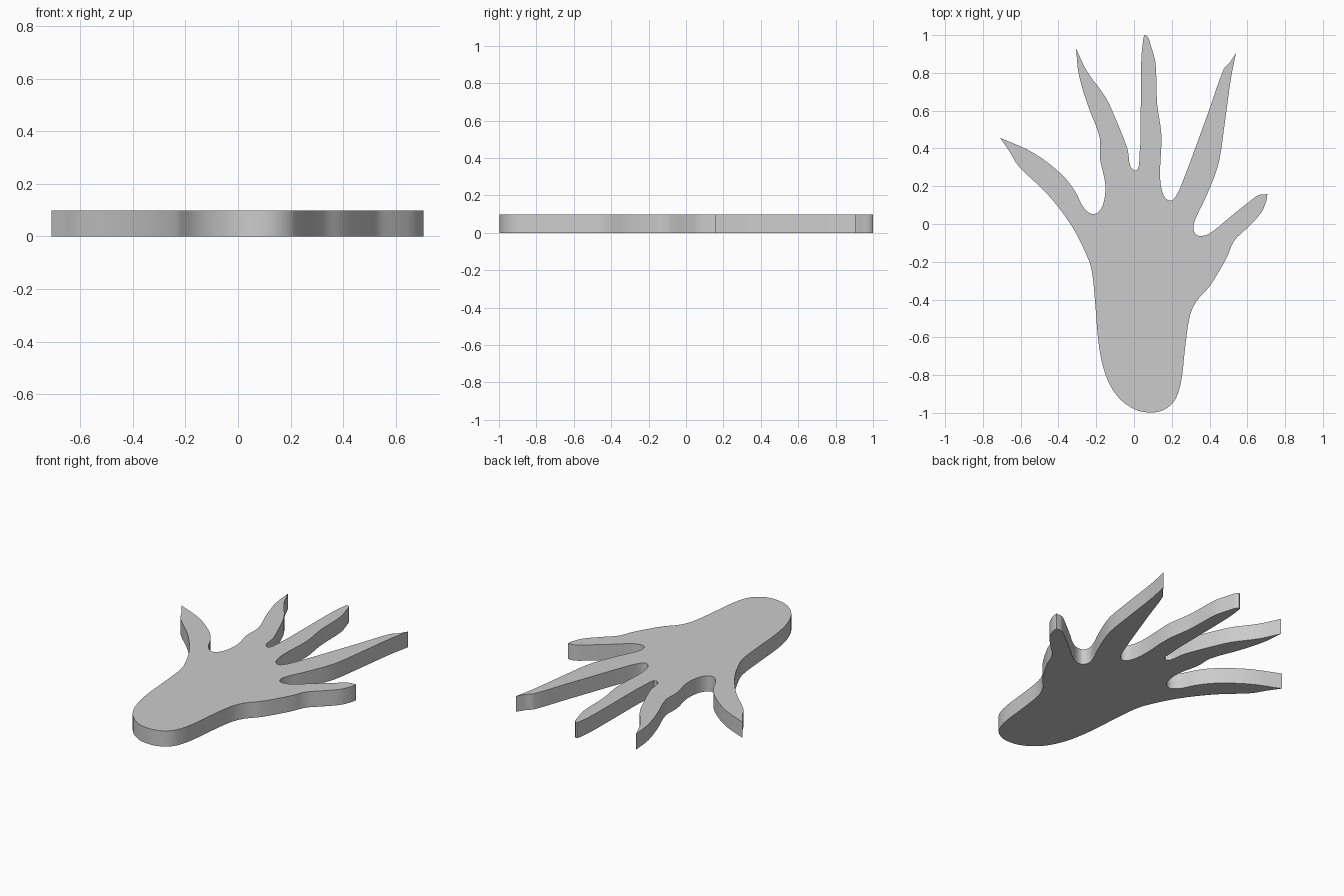
import bpy, bmesh, math
from mathutils import Vector
from mathutils.geometry import interpolate_bezier

THICKNESS = 0.098
STEPS = 5

# Sharp claw tips, where the smooth outline runs meet
tip_a, tip_b = (-0.71, 0.457), (-0.307, 0.93)
tip_d, tip_e = (0.54, 0.905), (0.706, 0.158)

# Outline runs, clockwise from the left digit
runs = [
    # left digit to second digit
    [tip_a, (-0.53, 0.375), (-0.38, 0.26), (-0.31, 0.17), (-0.265, 0.085),
     (-0.21, 0.052), (-0.165, 0.10), (-0.152, 0.21), (-0.18, 0.345),
     (-0.182, 0.46), (-0.245, 0.63), (-0.292, 0.79), tip_b],
    # second digit, round middle digit, up to fourth digit
    [tip_b, (-0.25, 0.81), (-0.15, 0.67), (-0.09, 0.54), (-0.035, 0.40),
     (0.003, 0.282), (0.03, 0.38), (0.035, 0.55), (0.038, 0.85),
     (0.047, 0.96), (0.062, 1.0), (0.09, 0.94), (0.114, 0.85),
     (0.122, 0.64), (0.145, 0.47), (0.138, 0.25), (0.155, 0.155),
     (0.19, 0.123), (0.22, 0.145), (0.26, 0.23), (0.40, 0.61),
     (0.475, 0.82), (0.507, 0.855), tip_d],
    # fourth digit to fifth digit
    [tip_d, (0.513, 0.77), (0.48, 0.53), (0.452, 0.34), (0.425, 0.25),
     (0.37, 0.12), (0.325, 0.025), (0.315, -0.03), (0.34, -0.062),
     (0.40, -0.05), (0.50, 0.03), (0.60, 0.11), (0.66, 0.153), tip_e],
    # fifth digit, round heel, back to left digit
    [tip_e, (0.70, 0.12), (0.67, 0.055), (0.60, -0.02), (0.53, -0.09),
     (0.49, -0.18), (0.40, -0.33), (0.33, -0.41), (0.295, -0.49),
     (0.27, -0.66), (0.25, -0.83), (0.215, -0.935), (0.155, -0.985),
     (0.085, -0.998), (0.0, -0.98), (-0.09, -0.91), (-0.15, -0.80),
     (-0.185, -0.65), (-0.207, -0.40), (-0.22, -0.27), (-0.24, -0.19),
     (-0.33, -0.01), (-0.46, 0.16), (-0.61, 0.305), (-0.66, 0.385), tip_a],
]


def smooth_run(points):
    """Smooth curve through the points, leaving off the last one."""
    p = [Vector((x, y, 0)) for x, y in points]
    n = len(p)
    tan = [(p[min(i + 1, n - 1)] - p[max(i - 1, 0)]).normalized() for i in range(n)]
    out = []
    for i in range(n - 1):
        h = (p[i + 1] - p[i]).length / 3
        out += interpolate_bezier(p[i], p[i] + tan[i] * h,
                                  p[i + 1] - tan[i + 1] * h, p[i + 1], STEPS)[:-1]
    return out


# Flat footprint plate: outline face, extruded upward
bm = bmesh.new()
outline = [co for run in runs for co in smooth_run(run)]
base = bm.faces.new([bm.verts.new(co) for co in outline])
extruded = bmesh.ops.extrude_face_region(bm, geom=[base], use_keep_orig=True)
top = [v for v in extruded["geom"] if isinstance(v, bmesh.types.BMVert)]
bmesh.ops.translate(bm, verts=top, vec=(0, 0, THICKNESS))
bmesh.ops.recalc_face_normals(bm, faces=bm.faces)

mesh = bpy.data.meshes.new("footprint_plate")
bm.to_mesh(mesh)
bm.free()
plate = bpy.data.objects.new("footprint_plate", mesh)
bpy.context.collection.objects.link(plate)

# Smooth rim with crisp top and bottom edges
bpy.context.view_layer.objects.active = plate
plate.select_set(True)
bpy.ops.object.shade_smooth_by_angle(angle=math.radians(30))
